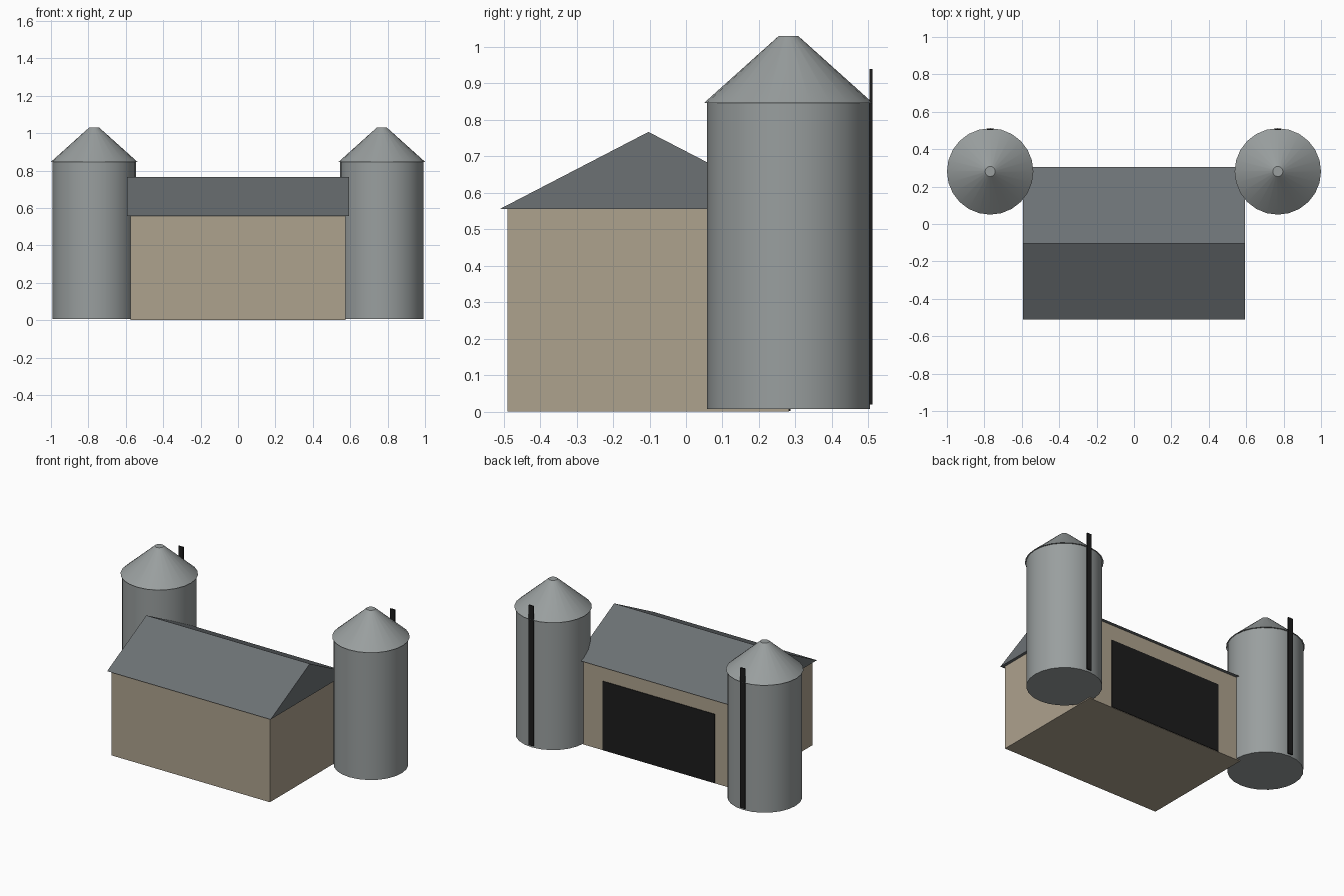
import bpy
import bmesh
import math

cube = bpy.data.objects.get("Cube")
if cube:
    bpy.data.objects.remove(cube, do_unlink=True)


def material(name, rgb):
    mat = bpy.data.materials.new(name)
    mat.use_nodes = True
    color = (*rgb, 1)
    mat.diffuse_color = color
    mat.node_tree.nodes["Principled BSDF"].inputs["Base Color"].default_value = color
    return mat


WALL = material("tan wall", (0.42, 0.36, 0.27))
ROOF = material("slate roof", (0.15, 0.165, 0.175))
STEEL = material("grey steel", (0.32, 0.345, 0.345))
BLACK = material("black", (0.012, 0.012, 0.012))


def box(name, low, high, mat):
    """Box between two opposite corners."""
    size = [b - a for a, b in zip(low, high)]
    centre = [(a + b) / 2 for a, b in zip(low, high)]
    bm = bmesh.new()
    bmesh.ops.create_cube(bm, size=1)
    bmesh.ops.scale(bm, vec=size, verts=bm.verts)
    mesh = bpy.data.meshes.new(name)
    bm.to_mesh(mesh)
    bm.free()
    mesh.materials.append(mat)
    obj = bpy.data.objects.new(name, mesh)
    obj.location = centre
    bpy.context.collection.objects.link(obj)
    return obj


def prism(name, profile, half_length, mat):
    """Extrude a (y, z) profile along x."""
    bm = bmesh.new()
    face = bm.faces.new([bm.verts.new((-half_length, y, z)) for y, z in profile])
    extruded = bmesh.ops.extrude_face_region(bm, geom=[face])["geom"]
    moved = [g for g in extruded if isinstance(g, bmesh.types.BMVert)]
    bmesh.ops.translate(bm, vec=(2 * half_length, 0, 0), verts=moved)
    bmesh.ops.recalc_face_normals(bm, faces=bm.faces)
    mesh = bpy.data.meshes.new(name)
    bm.to_mesh(mesh)
    bm.free()
    mesh.materials.append(mat)
    obj = bpy.data.objects.new(name, mesh)
    bpy.context.collection.objects.link(obj)
    return obj


def round_part(name, x, y, bottom, top, r_bottom, r_top, mat):
    """Upright cylinder or truncated cone, smooth around its side."""
    bpy.ops.mesh.primitive_cone_add(
        vertices=24, radius1=r_bottom, radius2=r_top, depth=top - bottom,
        location=(x, y, (bottom + top) / 2))
    obj = bpy.context.object
    obj.name = name
    obj.data.materials.append(mat)
    bpy.ops.object.shade_smooth_by_angle(angle=math.radians(30))
    return obj


# Barn body, gabled roof and large rear door
box("barn_walls", (-0.575, -0.49, 0), (0.575, 0.282, 0.556), WALL)
prism("barn_roof", [(-0.51, 0.556), (0.305, 0.556), (-0.103, 0.767)], 0.594, ROOF)
box("rear_door", (-0.408, 0.277, 0.002), (0.408, 0.286, 0.455), BLACK)

# Silo, conical cap and ladder on each side
SILO_Y = 0.281
for side, sign in (("left", 1), ("right", -1)):
    x = sign * 0.769
    round_part(side + "_silo", x, SILO_Y, 0.007, 0.848, 0.223, 0.223, STEEL)
    round_part(side + "_silo_cap", x, SILO_Y, 0.847, 1.03, 0.231, 0.027, STEEL)
    box(side + "_ladder", (x - 0.017, 0.503, 0.02), (x + 0.017, 0.511, 0.94), BLACK)
